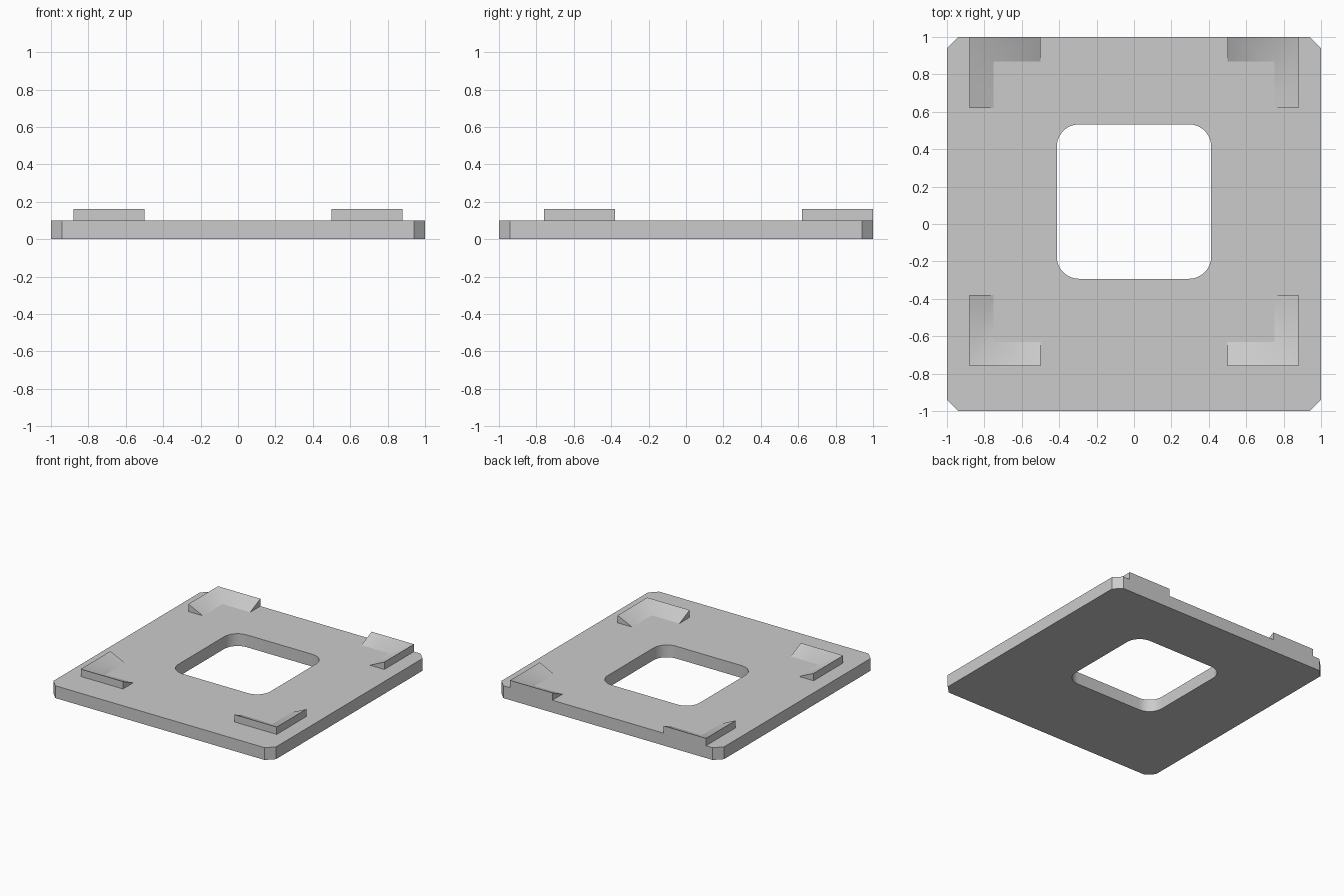
import bpy, bmesh, math

cube = bpy.data.objects.get("Cube")
if cube:
    bpy.data.objects.remove(cube, do_unlink=True)

grey = bpy.data.materials.new("plain grey")
grey.use_nodes = True
grey.diffuse_color = (0.6, 0.6, 0.6, 1)
grey.node_tree.nodes["Principled BSDF"].inputs["Base Color"].default_value = (0.6, 0.6, 0.6, 1)

PLATE_TOP = 0.10
PAD_TOP = 0.16


def finish(bm, name, angle):
    bmesh.ops.recalc_face_normals(bm, faces=bm.faces[:])
    mesh = bpy.data.meshes.new(name)
    bm.to_mesh(mesh)
    bm.free()
    mesh.materials.append(grey)
    obj = bpy.data.objects.new(name, mesh)
    bpy.context.collection.objects.link(obj)
    bpy.ops.object.select_all(action='DESELECT')
    obj.select_set(True)
    bpy.context.view_layer.objects.active = obj
    bpy.ops.object.shade_smooth_by_angle(angle=math.radians(angle))
    return obj


def rounded_square(half, radius, cy, steps):
    """Outline of a square whose corners are arcs of the given steps."""
    pts = []
    for corner in range(4):
        mid = math.radians(45 + 90 * corner)
        cx = math.copysign(half - radius, math.cos(mid))
        oy = math.copysign(half - radius, math.sin(mid))
        for i in range(steps + 1):
            a = math.radians(90 * (corner + i / steps))
            pts.append((cx + radius * math.cos(a), cy + oy + radius * math.sin(a)))
    return pts


# Base plate: chamfered outline with a rounded opening
bm = bmesh.new()
edges = []
for outline in (rounded_square(1.0, 0.06, 0, 1), rounded_square(0.413, 0.12, 0.12, 10)):
    verts = [bm.verts.new((x, y, 0)) for x, y in outline]
    edges += [bm.edges.new((v, verts[i - 1])) for i, v in enumerate(verts)]
bmesh.ops.triangle_fill(bm, edges=edges, use_beauty=True, normal=(0, 0, 1))
extruded = bmesh.ops.extrude_face_region(bm, geom=bm.faces[:])
top = [g for g in extruded["geom"] if isinstance(g, bmesh.types.BMVert)]
bmesh.ops.translate(bm, verts=top, vec=(0, 0, PLATE_TOP))
finish(bm, "base_plate", 30)


def corner_bracket(name, x, y, sx, sy, length=0.38, width=0.13):
    """L-shaped wedge, tall on its outer walls and sloping inwards."""
    bm = bmesh.new()

    def vert(u, v, z):
        return bm.verts.new((x - sx * u, y - sy * v, z))

    sections = []
    for outer, inner in (((length, 0), (length, width)),
                         ((0, 0), (width, width)),
                         ((0, length), (width, length))):
        sections.append([vert(*outer, PLATE_TOP), vert(*outer, PAD_TOP), vert(*inner, PLATE_TOP)])
    for a, b in zip(sections, sections[1:]):
        for i in range(3):
            j = (i + 1) % 3
            bm.faces.new((a[i], a[j], b[j], b[i]))
    bm.faces.new(sections[0])
    bm.faces.new(sections[-1])
    finish(bm, name, 40)


# Four locating brackets at the corners of the seat
for side, sx in (("left", 1), ("right", -1)):
    for end, sy, y in (("back", 1, 1.0), ("front", -1, -0.76)):
        corner_bracket(f"{end}_{side}_bracket", sx * 0.88, y, sx, sy)
